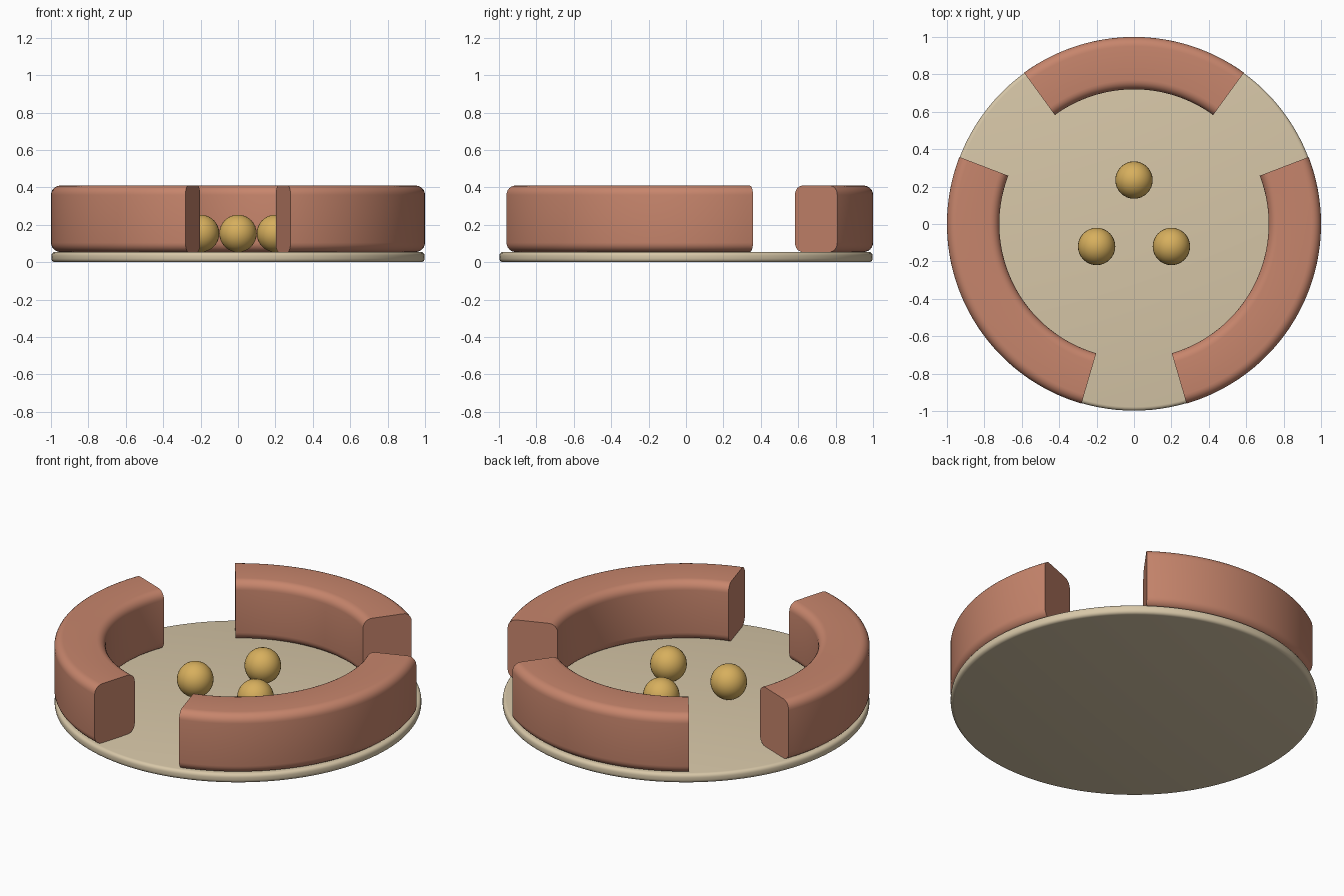
import bpy
import bmesh
from math import cos, sin, radians, pi

cube = bpy.data.objects.get("Cube")
if cube:
    bpy.data.objects.remove(cube, do_unlink=True)


def material(name, rgb):
    mat = bpy.data.materials.new(name)
    mat.use_nodes = True
    colour = (*rgb, 1.0)
    mat.diffuse_color = colour
    bsdf = mat.node_tree.nodes["Principled BSDF"]
    bsdf.inputs["Base Color"].default_value = colour
    bsdf.inputs["Roughness"].default_value = 0.7
    return mat


terracotta = material("terracotta", (0.57, 0.235, 0.15))
sand = material("sand", (0.68, 0.57, 0.39))
gold = material("gold", (0.68, 0.43, 0.11))


def finish(bm, name, mat):
    bmesh.ops.recalc_face_normals(bm, faces=bm.faces)
    mesh = bpy.data.meshes.new(name)
    bm.to_mesh(mesh)
    bm.free()
    mesh.materials.append(mat)
    obj = bpy.data.objects.new(name, mesh)
    bpy.context.collection.objects.link(obj)
    bpy.ops.object.select_all(action='DESELECT')
    obj.select_set(True)
    bpy.context.view_layer.objects.active = obj
    bpy.ops.object.shade_smooth_by_angle(angle=radians(35))
    return obj


def rounded_section(r0, r1, z0, z1, radius, steps=6):
    """Rounded rectangle as (distance from axis, height) points."""
    corners = [(r1 - radius, z1 - radius), (r0 + radius, z1 - radius),
               (r0 + radius, z0 + radius), (r1 - radius, z0 + radius)]
    points = []
    for i, (r, z) in enumerate(corners):
        for s in range(steps + 1):
            a = (i + s / steps) * pi / 2
            points.append((r + radius * cos(a), z + radius * sin(a)))
    return points


def wall(name, start, end):
    """Curved wall with flat ends, swept about the z axis."""
    bm = bmesh.new()
    section = rounded_section(0.72, 1.0, 0.055, 0.41, 0.05)
    count = 48
    rings = []
    for i in range(count + 1):
        a = radians(start + (end - start) * i / count)
        rings.append([bm.verts.new((r * cos(a), r * sin(a), z))
                      for r, z in section])
    n = len(section)
    for a, b in zip(rings, rings[1:]):
        for j in range(n):
            k = (j + 1) % n
            bm.faces.new((a[j], a[k], b[k], b[j]))
    bm.faces.new(rings[0])
    bm.faces.new(rings[-1])
    return finish(bm, name, terracotta)


# Round base plate with softened rim
bm = bmesh.new()
bmesh.ops.create_cone(bm, cap_ends=True, segments=128, radius1=0.998,
                      radius2=0.998, depth=0.055)
bmesh.ops.translate(bm, verts=bm.verts, vec=(0, 0, 0.0275))
rim = [e for e in bm.edges if abs(e.verts[0].co.z - e.verts[1].co.z) < 0.001]
bmesh.ops.bevel(bm, geom=rim, offset=0.02, segments=4, profile=0.5,
                affect='EDGES')
finish(bm, "base_plate", sand)

# Three curved walls with gaps between them
wall("back_wall", 54, 126)
wall("left_wall", -73.7, 21)
wall("right_wall", 159, 253.7)

# Three balls resting on the plate
for name, x, y in (("back_ball", 0, 0.235), ("left_ball", 0.2, -0.12),
                   ("right_ball", -0.2, -0.12)):
    bm = bmesh.new()
    bmesh.ops.create_uvsphere(bm, u_segments=32, v_segments=16, radius=0.1)
    bmesh.ops.translate(bm, verts=bm.verts, vec=(x, y, 0.154))
    finish(bm, name, gold)
